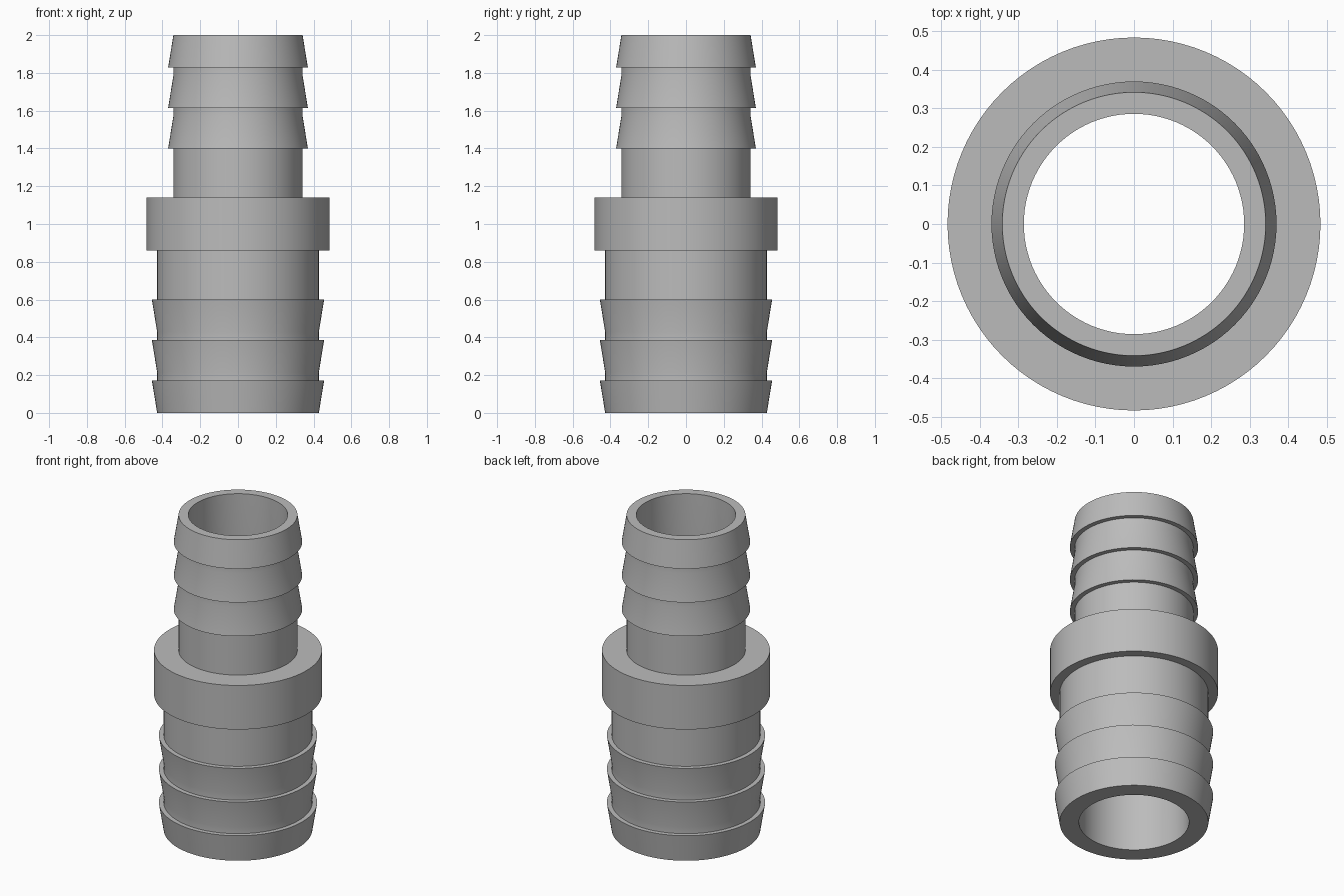
import bpy, bmesh
from math import cos, sin, tau, radians

SIDES = 96
BARB_LEN, PITCH, BARBS = 0.172, 0.214, 3
COLLAR_R, COLLAR_LOW, COLLAR_HIGH = 0.484, 0.86, 1.14
TOP = 2.0

old = bpy.data.objects.get("Cube")
if old:
    bpy.data.objects.remove(old, do_unlink=True)

grey = bpy.data.materials.new("plain grey")
grey.use_nodes = True
colour = (0.5, 0.5, 0.5, 1)
grey.diffuse_color = colour
grey.node_tree.nodes["Principled BSDF"].inputs["Base Color"].default_value = colour


def barbed_tail(tube_r, barb_r):
    """Outer profile from the open end inward: barbs widen, then step back to the tube."""
    points = [(tube_r, 0)]
    for i in range(BARBS):
        base = i * PITCH
        if i:
            points.append((tube_r, base))
        edge = base + BARB_LEN
        points += [(barb_r, edge), (tube_r, edge)]
    return points


def revolve(name, profile):
    """Turn a closed (radius, height) profile around the z axis."""
    bm = bmesh.new()
    rings = [[bm.verts.new((r * cos(tau * i / SIDES), r * sin(tau * i / SIDES), z))
              for i in range(SIDES)] for r, z in profile]
    for a, b in zip(rings, rings[1:] + rings[:1]):
        for i in range(SIDES):
            j = (i + 1) % SIDES
            bm.faces.new((a[i], a[j], b[j], b[i]))
    bmesh.ops.recalc_face_normals(bm, faces=bm.faces)
    mesh = bpy.data.meshes.new(name)
    bm.to_mesh(mesh)
    bm.free()
    mesh.materials.append(grey)
    obj = bpy.data.objects.new(name, mesh)
    bpy.context.collection.objects.link(obj)
    bpy.ops.object.select_all(action="DESELECT")
    obj.select_set(True)
    bpy.context.view_layer.objects.active = obj
    bpy.ops.object.shade_smooth_by_angle(angle=radians(30))
    return obj


# Outside: wide lower tail, collar, narrow upper tail
lower = barbed_tail(0.428, 0.456)
upper = [(r, TOP - z) for r, z in reversed(barbed_tail(0.342, 0.37))]
collar = [(0.428, COLLAR_LOW), (COLLAR_R, COLLAR_LOW),
          (COLLAR_R, COLLAR_HIGH), (0.342, COLLAR_HIGH)]

# Inside: the bore narrows within the collar
bore = [(0.286, TOP), (0.286, COLLAR_HIGH), (0.317, COLLAR_LOW), (0.317, 0)]

revolve("hose_connector", lower + collar + upper + bore)
